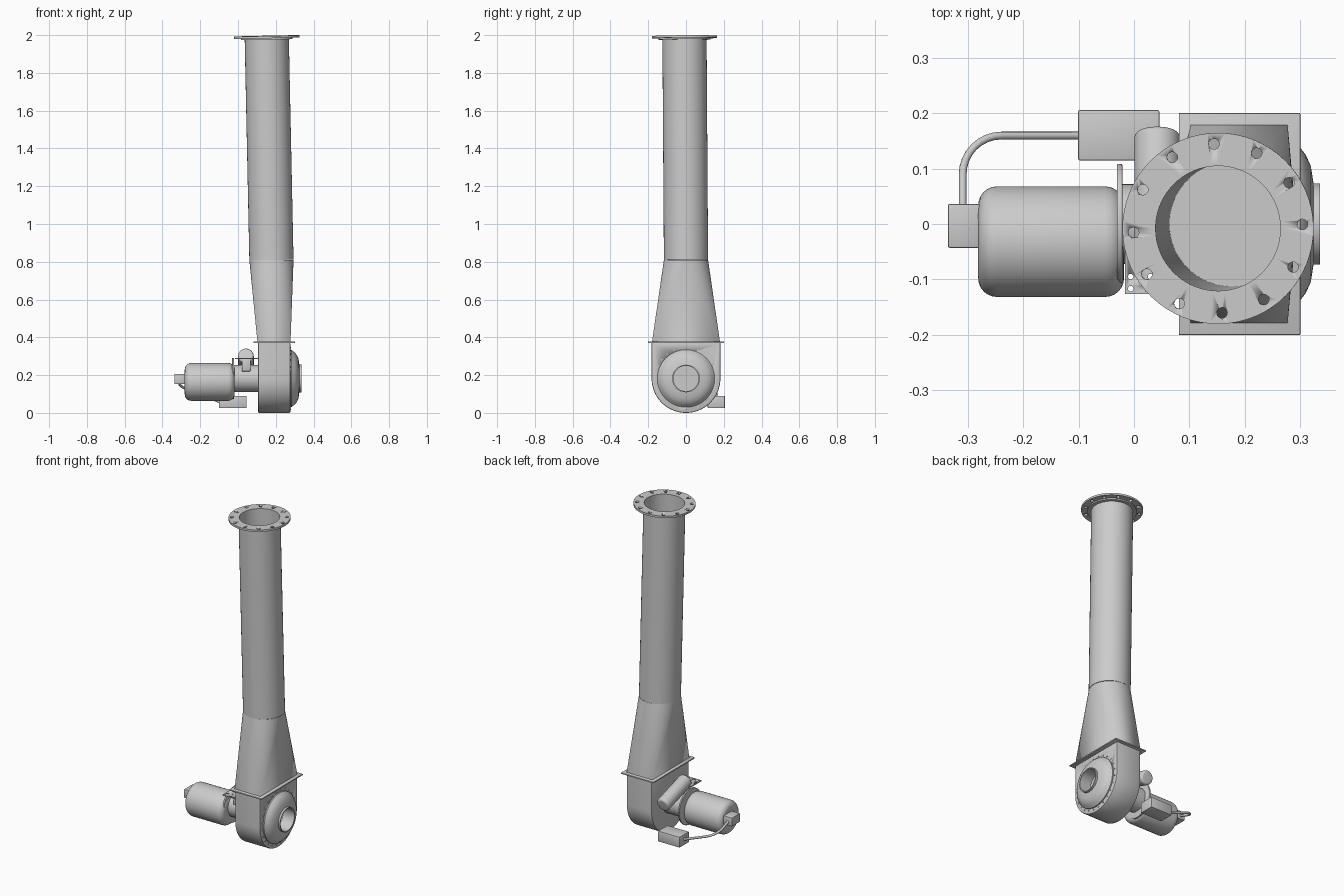
import bpy, bmesh
from math import sin, cos, pi, radians
from mathutils import Vector, Matrix

if "Cube" in bpy.data.objects:
    bpy.data.objects.remove(bpy.data.objects["Cube"])

X = Vector((1, 0, 0))


def finish(name, bm, angle=35):
    bmesh.ops.remove_doubles(bm, verts=bm.verts, dist=1e-5)
    bmesh.ops.recalc_face_normals(bm, faces=bm.faces)
    me = bpy.data.meshes.new(name)
    bm.to_mesh(me)
    bm.free()
    ob = bpy.data.objects.new(name, me)
    bpy.context.collection.objects.link(ob)
    activate(ob)
    bpy.ops.object.shade_smooth_by_angle(angle=radians(angle))
    return ob


def activate(ob):
    bpy.ops.object.select_all(action='DESELECT')
    ob.select_set(True)
    bpy.context.view_layer.objects.active = ob


def lathe(name, profile, origin, axis, closed=False, n=64):
    """Spin (radius, height) points around an axis."""
    bm = bmesh.new()
    q = axis.to_track_quat('Z', 'Y')
    rings = [[bm.verts.new(Vector(origin) + q @ Vector((r * cos(2 * pi * i / n), r * sin(2 * pi * i / n), h)))
              for i in range(n)] for r, h in profile]
    pairs = list(zip(rings, rings[1:] + rings[:1]))
    for a, b in pairs if closed else pairs[:-1]:
        for i in range(n):
            j = (i + 1) % n
            bm.faces.new((a[i], a[j], b[j], b[i]))
    return finish(name, bm)


def rod(name, r, a, b, n=48, fillet=0.0):
    """Solid cylinder between two points with optional rounded ends."""
    a, b = Vector(a), Vector(b)
    L = (b - a).length
    f = fillet
    arc = [(r - f + f * sin(t * pi / 12), f - f * cos(t * pi / 12)) for t in range(7)] if f else [(r, 0)]
    prof = [(0, 0)] + arc + [(x, L - h) for x, h in reversed(arc)] + [(0, L)]
    return lathe(name, prof, a, (b - a).normalized(), n=n)


def box(name, lo, hi, bevel=0.003):
    bm = bmesh.new()
    lo, hi = Vector(lo), Vector(hi)
    bmesh.ops.create_cube(bm, size=1, matrix=Matrix.Translation((lo + hi) / 2) @ Matrix.Diagonal((*(hi - lo), 1)))
    if bevel:
        bmesh.ops.bevel(bm, geom=bm.edges[:], offset=bevel, segments=2, profile=0.5, affect='EDGES')
    return finish(name, bm)


def cut(ob, cutters):
    for c in cutters:
        m = ob.modifiers.new('cut', 'BOOLEAN')
        m.operation, m.solver, m.object = 'DIFFERENCE', 'EXACT', c
        activate(ob)
        bpy.ops.object.modifier_apply(modifier=m.name)
        bpy.data.objects.remove(c)


def join(name, obs):
    activate(obs[0])
    for o in obs:
        o.select_set(True)
    bpy.ops.object.join()
    obs[0].name = name
    return obs[0]


# leaning round duct
base, top = Vector((0.177, 0, 0.81)), Vector((0.152, -0.008, 1.996))
lean = (top - base).normalized()
L = (top - base).length
lathe("duct", [(0.117, 0), (0.117, L), (0.113, L), (0.113, 0)], base, lean, closed=True)

# top flange with twelve bolt holes and a backing ring
flange = lathe("top_flange", [(0.173, -0.012), (0.173, 0), (0.116, 0), (0.116, -0.012)], top, lean, True)
lathe("flange_backing_ring", [(0.137, -0.02), (0.137, -0.011), (0.115, -0.011), (0.115, -0.02)], top, lean, True)
holes = []
for i in range(12):
    a = radians(15 + 30 * i)
    p = top + lean.to_track_quat('Z', 'Y') @ Vector((0.153 * cos(a), 0.153 * sin(a), 0))
    holes.append(rod("hole", 0.0095, p - lean * 0.05, p + lean * 0.05, n=20))
cut(flange, holes)

# rectangle-to-round transition
bm = bmesh.new()
N = 64
ring = [bm.verts.new(base + Vector((0.117 * cos(2 * pi * i / N), 0.117 * sin(2 * pi * i / N), 0))) for i in range(N)]
corners = [bm.verts.new((x, y, 0.375)) for x, y in ((0.278, 0.18), (0.103, 0.18), (0.103, -0.18), (0.278, -0.18))]
for q in range(4):
    s = q * N // 4
    for i in range(s, s + N // 4):
        bm.faces.new((ring[i], ring[(i + 1) % N], corners[q]))
    bm.faces.new((corners[q - 1], ring[s], corners[q]))
bm.faces.new(ring)
bm.faces.new(corners)
finish("transition", bm, 20)

# joint plate between casing and transition
box("casing_flange", (0.081, -0.201, 0.37), (0.301, 0.201, 0.378), 0.002)

# fan casing: U-shaped side profile extruded along x
bm = bmesh.new()
R = 0.182
outline = [(R, 0.372)] + [(R * cos(t * pi / 40), R - R * sin(t * pi / 40)) for t in range(41)] + [(-R, 0.372)]
face = bm.faces.new([bm.verts.new((0.106, y, z)) for y, z in outline])
ext = bmesh.ops.extrude_face_region(bm, geom=[face])
bmesh.ops.translate(bm, vec=(0.171, 0, 0), verts=[v for v in ext['geom'] if isinstance(v, bmesh.types.BMVert)])
rims = [e for e in bm.edges if abs(e.verts[0].co.x - e.verts[1].co.x) < 1e-6]
bmesh.ops.bevel(bm, geom=rims, offset=0.006, segments=2, profile=0.5, affect='EDGES')
casing = finish("fan_casing", bm)
cut(casing, [rod("cavity", 0.13, (0.115, 0, R), (0.4, 0, R))])

# domed inlet with open mouth, plus its ring of bolts
lathe("inlet_dome", [(0.152, 0.27), (0.152, 0.284), (0.146, 0.29), (0.138, 0.301), (0.125, 0.311), (0.105, 0.32),
                     (0.073, 0.325), (0.073, 0.337), (0.067, 0.337), (0.067, 0.26), (0.075, 0.26), (0.075, 0.27)],
      (0, 0, R), X, closed=True)
bolts = []
for i in range(24):
    a = 2 * pi * (i + 0.5) / 24
    p = Vector((0.274, 0.163 * cos(a), R + 0.163 * sin(a)))
    bolts.append(rod("bolt", 0.004, p, p + X * 0.006, n=8))
join("inlet_bolts", bolts)

# drive: neck, mounting disc, motor and its end box
rod("drive_neck", 0.072, (-0.022, 0, R), (0.108, 0, R))
rod("mounting_disc", 0.109, (-0.031, 0, R), (-0.021, 0, R), n=64, fillet=0.003)
rod("motor", 0.1, (-0.282, -0.032, 0.164), (-0.018, -0.032, 0.164), n=64, fillet=0.034)
box("motor_end_box", (-0.337, -0.043, 0.153), (-0.278, 0.036, 0.206))

# tilted cylinder on a drilled bracket
rod("side_cylinder", 0.0415, (0.042, -0.06, 0.304), (0.042, 0.167, 0.232), fillet=0.013)
bracket = box("cylinder_bracket", (-0.016, -0.127, 0.285), (0.105, -0.03, 0.291), 0)
cut(bracket, [rod("hole", 0.005, (x, y, 0.2), (x, y, 0.4), n=12)
              for x in (-0.006, 0.03, 0.066) for y in (-0.117, -0.095)])
box("bracket_web", (0.02, -0.075, 0.22), (0.066, -0.03, 0.288))

# low control box and the bent pipe from the motor
box("control_box", (-0.101, 0.115, 0.025), (0.046, 0.206, 0.09))
r = 0.07
path = [(-0.31, 0.03)] + [(-0.31 + r - r * cos(t * pi / 16), 0.16 - r + r * sin(t * pi / 16)) for t in range(9)]
path.append((-0.095, 0.16))
dist = [0]
for a, b in zip(path, path[1:]):
    dist.append(dist[-1] + (Vector(b) - Vector(a)).length)
cu = bpy.data.curves.new("cable_pipe", 'CURVE')
cu.dimensions = '3D'
cu.bevel_depth, cu.bevel_resolution = 0.007, 4
sp = cu.splines.new('POLY')
sp.points.add(len(path) - 1)
for pt, (x, y), d in zip(sp.points, path, dist):
    pt.co = (x, y, 0.178 - 0.12 * d / dist[-1], 1)
pipe = bpy.data.objects.new("cable_pipe", cu)
bpy.context.collection.objects.link(pipe)
activate(pipe)
bpy.ops.object.convert(target='MESH')
bpy.ops.object.shade_smooth_by_angle(angle=radians(40))
